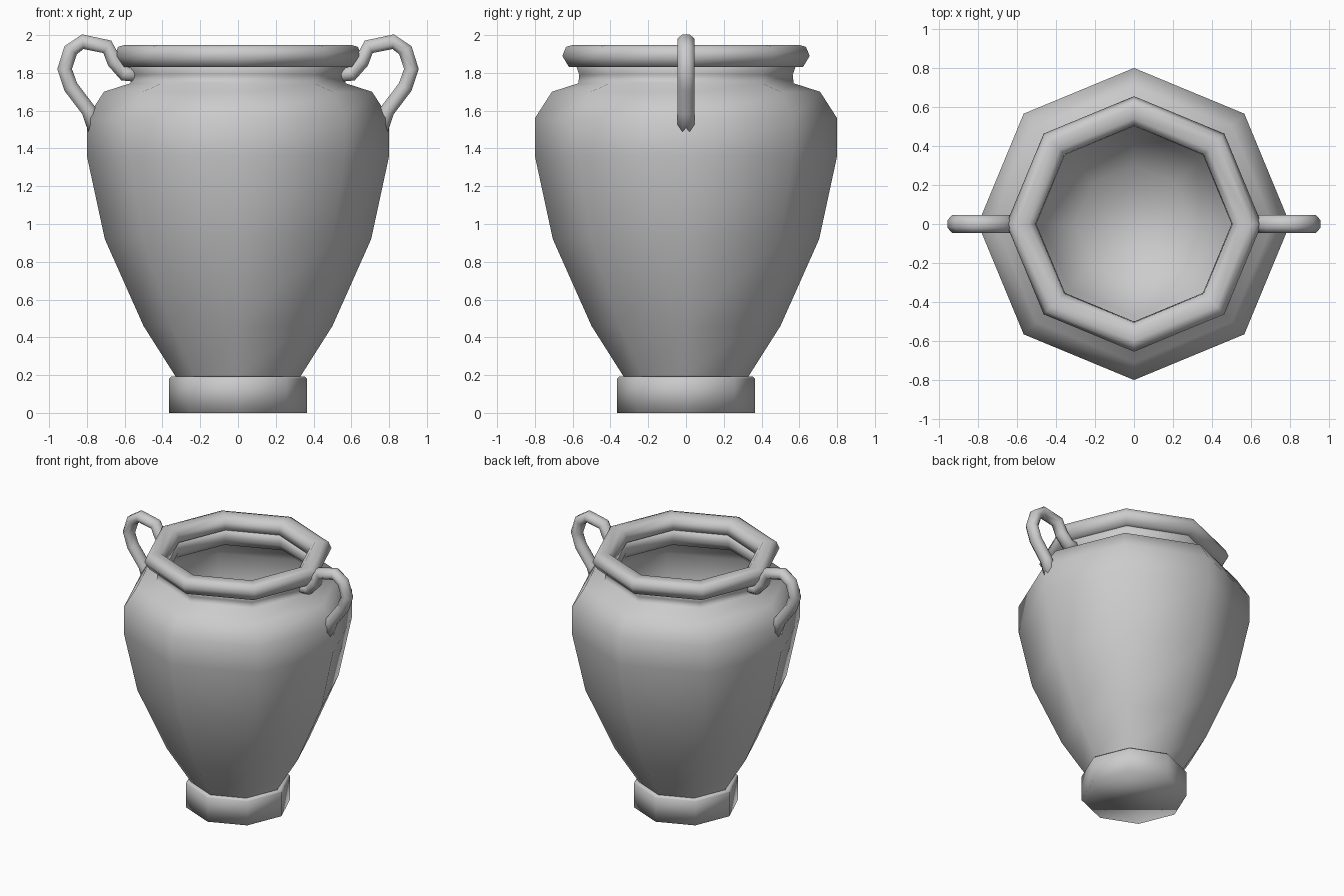
import bpy, bmesh, math
from mathutils import Vector

if "Cube" in bpy.data.objects:
    bpy.data.objects.remove(bpy.data.objects["Cube"])

clay = bpy.data.materials.new("grey_clay")
clay.diffuse_color = (0.6, 0.6, 0.6, 1)
clay.use_nodes = True
clay.node_tree.nodes["Principled BSDF"].inputs["Base Color"].default_value = clay.diffuse_color


def finish(name, bm):
    """Turn a bmesh into a smooth shaded object."""
    bmesh.ops.recalc_face_normals(bm, faces=bm.faces)
    for f in bm.faces:
        f.smooth = True
    mesh = bpy.data.meshes.new(name)
    bm.to_mesh(mesh)
    bm.free()
    mesh.materials.append(clay)
    obj = bpy.data.objects.new(name, mesh)
    bpy.context.collection.objects.link(obj)
    return obj


def bridge(bm, rings, closed=False):
    """Join neighbouring rings with quads; cap the ends of an open chain."""
    n = len(rings[0])
    pairs = list(zip(rings, rings[1:]))
    if closed:
        pairs.append((rings[-1], rings[0]))
    for a, b in pairs:
        for i in range(n):
            j = (i + 1) % n
            bm.faces.new((a[i], a[j], b[j], b[i]))
    if not closed:
        bm.faces.new(rings[0])
        bm.faces.new(rings[-1])


def lathe(name, profile, closed=False, sides=8):
    bm = bmesh.new()
    rings = [[bm.verts.new((r * math.cos(k * math.tau / sides),
                            r * math.sin(k * math.tau / sides), z))
              for k in range(sides)] for r, z in profile]
    bridge(bm, rings, closed)
    return finish(name, bm)


def handle(name, side, path, sides=8, radius=0.039, half_width=0.045):
    bm = bmesh.new()
    pts = [Vector((x, 0, z)) for x, z in path]
    rings = []
    for i, p in enumerate(pts):
        t = (pts[min(i + 1, len(pts) - 1)] - pts[max(i - 1, 0)]).normalized()
        normal = Vector((-t.z, 0, t.x))
        ring = []
        for k in range(sides):
            a = (k + 0.5) * math.tau / sides
            c = 1 / math.cos(math.pi / sides)
            q = p + normal * (radius * c * math.cos(a))
            ring.append(bm.verts.new((side * q.x, half_width * c * math.sin(a), q.z)))
        rings.append(ring)
    bridge(bm, rings)
    return finish(name, bm)


# foot
lathe("foot", [(0.365, 0), (0.365, 0.182), (0.355, 0.192), (0.30, 0.192)])

# body: outer wall up to the neck, then the inner wall back down
lathe("body", [(0.32, 0.17), (0.335, 0.20), (0.50, 0.46), (0.705, 0.92), (0.80, 1.36),
               (0.80, 1.56), (0.71, 1.70), (0.57, 1.745), (0.565, 1.79), (0.59, 1.86),
               (0.51, 1.86), (0.505, 1.77), (0.54, 1.72), (0.68, 1.68), (0.77, 1.55),
               (0.77, 1.36), (0.675, 0.92), (0.47, 0.47), (0.30, 0.22)])

# rolled rim
lathe("rim", [(0.62, 1.832), (0.655, 1.89), (0.635, 1.938), (0.60, 1.948),
              (0.54, 1.945), (0.505, 1.91), (0.50, 1.85), (0.54, 1.832)], closed=True)

# pair of loop handles
loop = [(0.52, 1.79), (0.60, 1.795), (0.655, 1.86), (0.692, 1.938), (0.822, 1.965),
        (0.886, 1.92), (0.918, 1.82), (0.885, 1.725), (0.79, 1.60), (0.752, 1.49)]
for name, side in (("right_handle", 1), ("left_handle", -1)):
    handle(name, side, loop)
